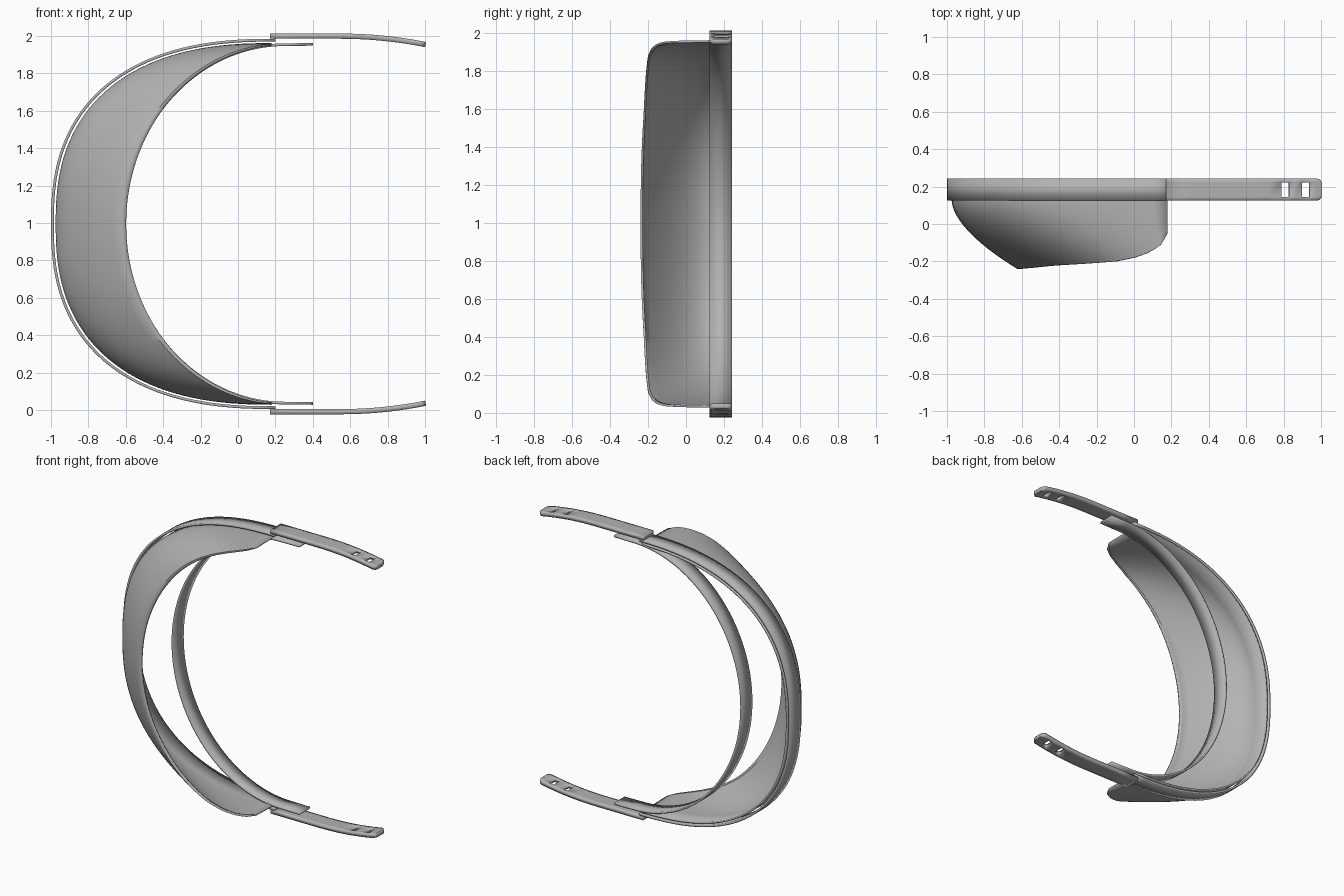
import bpy, bmesh
from math import sin, cos, acos, sqrt, pi, radians

cube = bpy.data.objects.get("Cube")
if cube:
    bpy.data.objects.remove(cube)

MID = 0.995                # height of the symmetry plane
BACK, EDGE = 0.243, 0.125  # band rear and front in y

grey = bpy.data.materials.new("plain grey")
grey.use_nodes = True
grey.diffuse_color = (0.45, 0.45, 0.45, 1)
grey.node_tree.nodes["Principled BSDF"].inputs["Base Color"].default_value = (0.45, 0.45, 0.45, 1)


def arc(cx, a, b, n, end, count=72):
    """C-shaped superellipse outline in x and z, open towards +x."""
    top = acos(max(0, (cx - end) / a) ** (n / 2))
    pts = []
    for i in range(count + 1):
        t = top * (2 * i / count - 1)
        z = b * abs(sin(t)) ** (2 / n)
        pts.append((cx - a * max(0, cos(t)) ** (2 / n), z if t > 0 else -z))
    return pts


def sheet(name, rows, thickness, skip=None, mirror=False):
    """Thickened grid of points; skip(i, j) leaves a hole."""
    bm = bmesh.new()
    grid = [[bm.verts.new(p) for p in row] for row in rows]
    for i in range(len(grid) - 1):
        for j in range(len(grid[0]) - 1):
            if not (skip and skip(i, j)):
                bm.faces.new((grid[i][j], grid[i][j + 1],
                              grid[i + 1][j + 1], grid[i + 1][j]))
    mesh = bpy.data.meshes.new(name)
    bm.to_mesh(mesh)
    bm.free()
    mesh.materials.append(grey)
    obj = bpy.data.objects.new(name, mesh)
    bpy.context.collection.objects.link(obj)
    obj.location.z = MID
    solid = obj.modifiers.new("thickness", 'SOLIDIFY')
    solid.thickness = thickness
    solid.offset = -1
    if mirror:
        mod = obj.modifiers.new("mirror", 'MIRROR')
        mod.use_axis = (False, False, True)
    bpy.ops.object.select_all(action='DESELECT')
    obj.select_set(True)
    bpy.context.view_layer.objects.active = obj
    bpy.ops.object.shade_smooth_by_angle(angle=radians(35))
    return obj


def band(name, path, thickness):
    return sheet(name, [[(x, BACK, z), (x, EDGE, z)] for x, z in path], thickness)


# Outer band and the rounder inner band
band("outer_band", arc(0.2, 1.2, 0.99, 2.45, 0.2), 0.015)
inner = arc(0.25, 0.865, 0.965, 2, 0.25)
inner = [(0.4, -0.967)] + inner + [(0.4, 0.967)]
band("inner_band", inner, 0.014)

# Arms with rounded tips and two strap slots each
columns = [0.17, 0.3, 0.45, 0.55, 0.64, 0.72, 0.785, 0.825, 0.86,
           0.895, 0.935, 0.97, 0.98, 0.988, 0.994, 0.998, 1.0]
half, centre, radius = (BACK - EDGE) / 2, (BACK + EDGE) / 2, 0.03
arm = []
for x in columns:
    z = 0.99 - 0.045 * (max(0, x - 0.55) / 0.45) ** 2
    past = max(0, x - 0.97)
    width = half - radius + sqrt(max(0, radius ** 2 - past ** 2))
    arm.append([(x, centre + width * k, z) for k in (-1, -0.66, 0.66, 1)])
sheet("arms", arm, 0.028, mirror=True,
      skip=lambda i, j: j == 1 and columns[i] in (0.785, 0.895))

# Front edge depth of the visor along x
DEPTH = [(-0.63, -0.24), (-0.57, -0.235), (-0.45, -0.223), (-0.25, -0.211),
         (-0.1, -0.2), (0.0, -0.18), (0.08, -0.152), (0.14, -0.115),
         (0.17, -0.08), (0.18, -0.05)]


def depth(x):
    for (x0, y0), (x1, y1) in zip(DEPTH, DEPTH[1:]):
        if x <= x1:
            return y0 + (y1 - y0) * max(0, x - x0) / (x1 - x0)
    return DEPTH[-1][1]


# Visor: upright lip inside the outer band, bulging slope, rolled front rim
STEPS = 14
rim = arc(0.2, 1.175, 0.967, 2.45, 0.18)
front = arc(0.25, 0.875, 0.967, 2, 0.18)
fold = arc(0.25, 0.848, 0.957, 2, 0.18)
visor = []
for (ox, oz), (fx, fz), (rx, rz) in zip(rim, front, fold):
    y_end = depth(fx)
    row = [(ox, BACK, oz)]
    for s in range(STEPS + 1):
        v = s / STEPS
        k = v ** 1.7
        row.append((ox + (fx - ox) * k, EDGE + (y_end - EDGE) * v, oz + (fz - oz) * k))
    row.append((rx, y_end, rz))
    visor.append(row)
sheet("visor", visor, 0.012)
